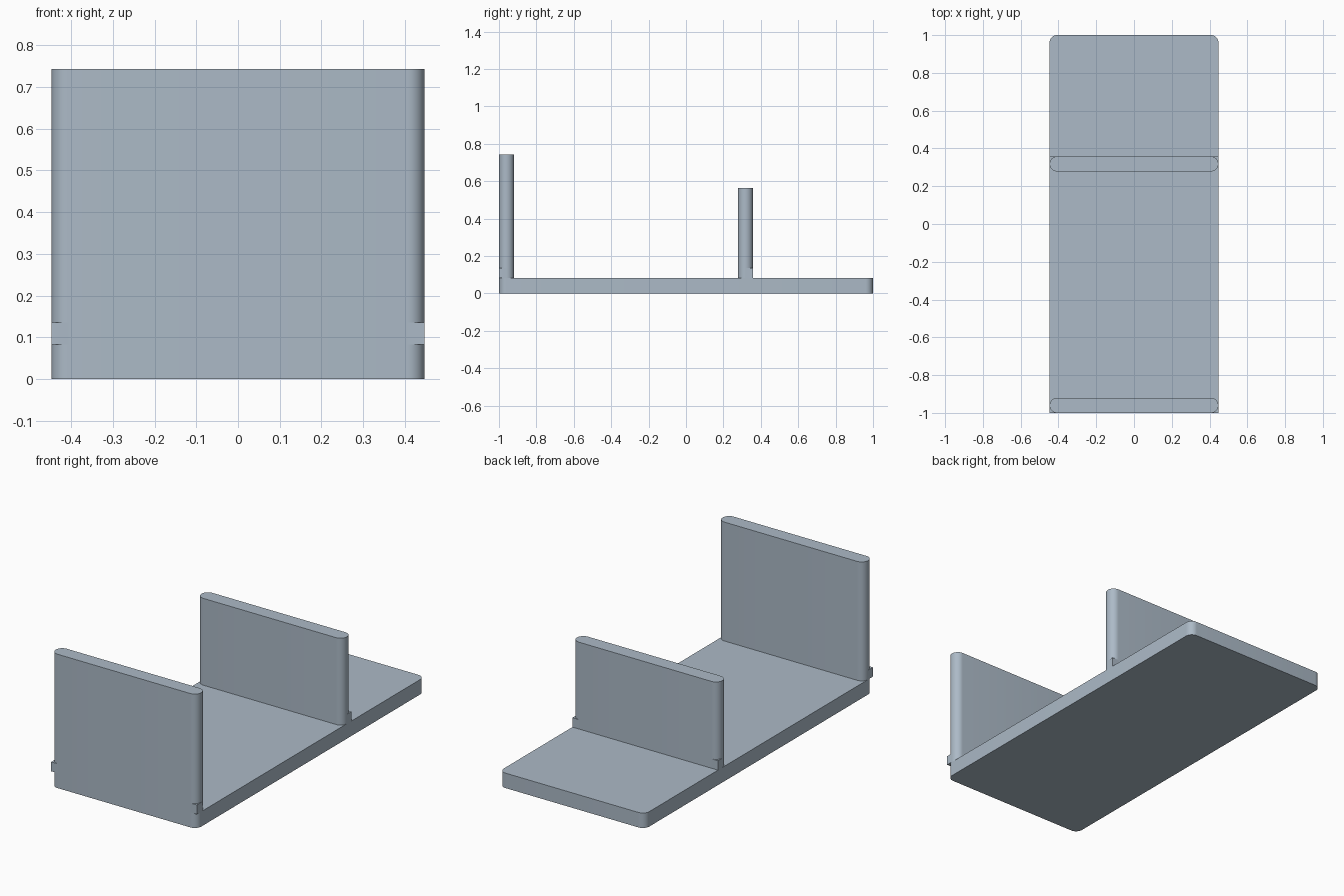
import bpy, bmesh, math

if "Cube" in bpy.data.objects:
    bpy.data.objects.remove(bpy.data.objects["Cube"])

W = 0.447      # half width
T = 0.083      # base thickness
R = 0.04       # corner radius

mat = bpy.data.materials.new("blue_grey")
mat.diffuse_color = (0.413, 0.491, 0.571, 1)
mat.use_nodes = True
mat.node_tree.nodes["Principled BSDF"].inputs["Base Color"].default_value = mat.diffuse_color


def prism(name, x0, x1, y0, y1, z0, z1, r=0.0, seg=10):
    """Upright block whose four vertical corners are rounded by r."""
    pts = []
    corners = ((x1, y1, -1, -1), (x0, y1, 1, -1), (x0, y0, 1, 1), (x1, y0, -1, 1))
    for i, (x, y, sx, sy) in enumerate(corners):
        if r == 0:
            pts.append((x, y))
            continue
        for k in range(seg + 1):
            a = math.pi / 2 * (i + k / seg)
            pts.append((x + sx * r + r * math.cos(a), y + sy * r + r * math.sin(a)))
    bm = bmesh.new()
    face = bm.faces.new([bm.verts.new((x, y, z0)) for x, y in pts])
    top = bmesh.ops.extrude_face_region(bm, geom=[face])["geom"]
    bmesh.ops.translate(bm, vec=(0, 0, z1 - z0),
                        verts=[g for g in top if isinstance(g, bmesh.types.BMVert)])
    bmesh.ops.remove_doubles(bm, verts=bm.verts, dist=1e-5)
    bmesh.ops.recalc_face_normals(bm, faces=bm.faces)
    me = bpy.data.meshes.new(name)
    bm.to_mesh(me)
    bm.free()
    me.materials.append(mat)
    ob = bpy.data.objects.new(name, me)
    bpy.context.collection.objects.link(ob)
    bpy.ops.object.select_all(action='DESELECT')
    ob.select_set(True)
    bpy.context.view_layer.objects.active = ob
    bpy.ops.object.shade_smooth_by_angle(angle=math.radians(30))
    return ob


# Flat base plate
prism("base_plate", -W, W, -1, 1, 0, T, R)

# Upright walls with half-round ends
prism("front_wall", -W, W, -1, -0.92, T, 0.743, R)
prism("middle_wall", -W, W, 0.278, 0.358, T, 0.565, R)

# Small square blocks filling the outer bottom corners of each wall
for wall, y0, y1 in (("front", -1, -0.96), ("middle", 0.318, 0.358)):
    prism(wall + "_left_corner_block", -W, -W + R, y0, y1, T, 0.135)
    prism(wall + "_right_corner_block", W - R, W, y0, y1, T, 0.135)
